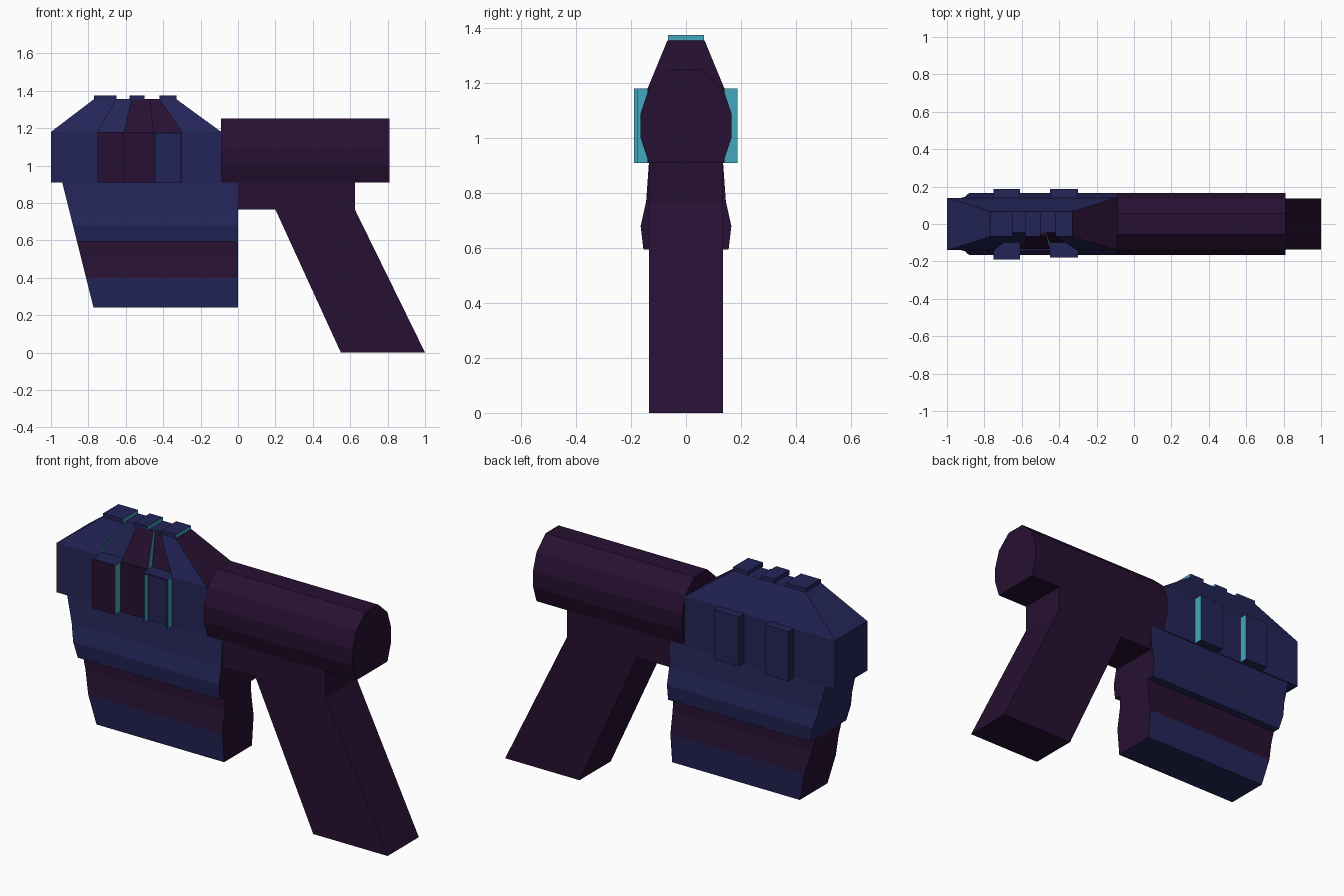
import bpy, bmesh
from mathutils import Vector

cube = bpy.data.objects.get("Cube")
if cube:
    bpy.data.objects.remove(cube, do_unlink=True)


def material(name, rgb):
    m = bpy.data.materials.new(name)
    m.use_nodes = True
    m.diffuse_color = (*rgb, 1)
    bsdf = next(n for n in m.node_tree.nodes if n.type == 'BSDF_PRINCIPLED')
    bsdf.inputs["Base Color"].default_value = (*rgb, 1)
    return m


MATS = [material("navy", (0.0176, 0.0185, 0.0976)),
        material("dark purple", (0.0205, 0.0052, 0.0315)),
        material("teal", (0.054, 0.39, 0.51))]
NAVY, PURPLE, TEAL = range(3)


def loft(name, ring_a, ring_b, rule=NAVY):
    """Closed solid between two matching rings; rule is a colour or f(normal, centre)."""
    bm = bmesh.new()
    a = [bm.verts.new(p) for p in ring_a]
    b = [bm.verts.new(p) for p in ring_b]
    bm.faces.new(a)
    bm.faces.new(b)
    n = len(a)
    for i in range(n):
        j = (i + 1) % n
        bm.faces.new((a[i], a[j], b[j], b[i]))
    bmesh.ops.recalc_face_normals(bm, faces=bm.faces)
    for f in bm.faces:
        f.material_index = rule(f.normal, f.calc_center_median()) if callable(rule) else rule
    me = bpy.data.meshes.new(name)
    bm.to_mesh(me)
    bm.free()
    for m in MATS:
        me.materials.append(m)
    ob = bpy.data.objects.new(name, me)
    bpy.context.collection.objects.link(ob)
    return ob


def quad(x0, x1, y0, y1, z):
    return [(x0, y0, z), (x1, y0, z), (x1, y1, z), (x0, y1, z)]


def box(name, x0, x1, y0, y1, z0, z1, rule=NAVY):
    return loft(name, quad(x0, x1, y0, y1, z0), quad(x0, x1, y0, y1, z1), rule)


def mirrored(half):
    """Full (y, z) outline from one side listed bottom to top."""
    return half + [(-y, z) for y, z in reversed(half)]


def teal_edge(base):
    return lambda n, c: TEAL if n.x > 0.7 else base


def purple_end(n, c):
    return PURPLE if n.x > 0.4 else NAVY


# Barrel
barrel = mirrored([(0.135, 0.91), (0.165, 1.0), (0.165, 1.09), (0.135, 1.18), (0.055, 1.252)])
loft("barrel", [(-0.09, y, z) for y, z in barrel], [(0.81, y, z) for y, z in barrel], PURPLE)

# Grip with the strut that carries it
grip = [(-0.02, 0.91), (-0.02, 0.765), (0.2, 0.765), (0.55, 0),
        (1.0, 0), (0.625, 0.765), (0.625, 0.91)]
loft("grip", [(x, -0.135, z) for x, z in grip], [(x, 0.135, z) for x, z in grip], PURPLE)


# Fore-end: two stacked sections sharing a raked nose
def raked(name, half, rule):
    ring = mirrored(half)
    loft(name, [(-0.94 + (0.91 - z) * 0.25, y, z) for y, z in ring],
         [(0.0, y, z) for y, z in ring], rule)


raked("fore_end_upper", [(0.155, 0.595), (0.165, 0.68), (0.145, 0.77), (0.135, 0.91)], purple_end)
raked("fore_end_lower", [(0.12, 0.24), (0.135, 0.40), (0.115, 0.52), (0.112, 0.60)],
      lambda n, c: NAVY if abs(n.x) < 0.5 and c.z < 0.4 else PURPLE)

# Head block
Z0, Z1, Z2 = 0.91, 1.18, 1.355
box("head_block", -1.0, -0.09, -0.14, 0.14, Z0, Z1, purple_end)


# Sloped head top, with a recess in its front slope
def slope(name, base, top, rule, front=(-0.14, -0.068), back=(0.14, 0.068)):
    loft(name, quad(*base, front[0], back[0], Z1), quad(*top, front[1], back[1], Z2), rule)


slope("head_top_nose", (-1.0, -0.75), (-0.77, -0.65), teal_edge(NAVY))
slope("head_top_rear", (-0.30, -0.09), (-0.42, -0.33), purple_end)
slope("recess_nose_side", (-0.75, -0.53), (-0.65, -0.53), NAVY, front=(-0.10, -0.045))
slope("recess_rear_side", (-0.53, -0.30), (-0.53, -0.42),
      lambda n, c: PURPLE if n.y < -0.5 else NAVY, front=(-0.10, -0.045))
slope("recess_rib", (-0.61, -0.45), (-0.57, -0.47), teal_edge(PURPLE),
      front=(-0.135, -0.062), back=(-0.09, -0.03))

# Sight ridges on top
for i, (x0, x1) in enumerate([(-0.77, -0.65), (-0.58, -0.50), (-0.42, -0.33)]):
    box(f"top_ridge_{i + 1}", x0, x1, -0.066, 0.066, Z2 - 0.005, 1.375, teal_edge(NAVY))

# Side plates: two at the back, one at the front
for name, x0, x1 in (("nose", -0.75, -0.61), ("rear", -0.45, -0.30)):
    box(f"back_plate_{name}", x0, x1, 0.13, 0.187, Z0, Z1, teal_edge(NAVY))
box("front_plate_nose", -0.75, -0.61, -0.19, -0.13, Z0, Z1,
    lambda n, c: TEAL if n.x > 0.7 else PURPLE if n.y < -0.7 else NAVY)
box("front_plate_middle", -0.61, -0.45, -0.145, -0.138, Z0, Z1, PURPLE)

# Open-fronted plate: two walls, a cap and a shallow floor
for name, x0 in (("inner", -0.45), ("outer", -0.308)):
    box(f"front_frame_wall_{name}", x0, x0 + 0.008, -0.178, -0.13, Z0, Z1, teal_edge(NAVY))
box("front_frame_cap", -0.442, -0.308, -0.178, -0.13, Z1 - 0.008, Z1)
box("front_frame_floor", -0.442, -0.308, -0.147, -0.138, Z0, Z1 - 0.008)
